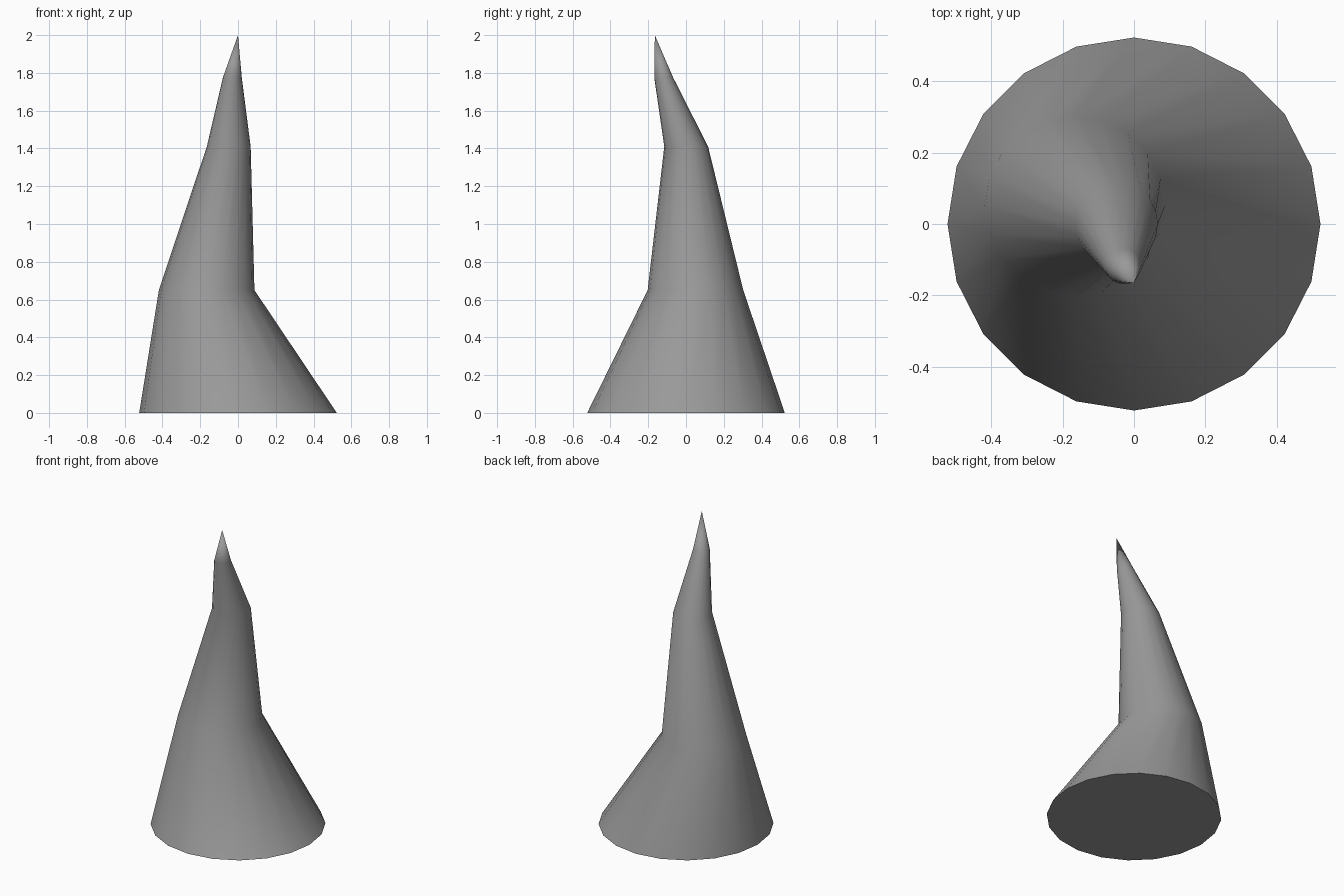
import bpy, bmesh, math

if "Cube" in bpy.data.objects:
    bpy.data.objects.remove(bpy.data.objects["Cube"])

SIDES = 20
# Stacked level rings: centre x, centre y, height, radius
RINGS = [(0, 0, 0, 0.523), (-0.166, 0.05, 0.65, 0.253),
         (-0.049, 0.001, 1.41, 0.116), (-0.03, -0.118, 1.775, 0.05)]
TIP = (0, -0.165, 2.0)

bm = bmesh.new()
loops = []
for cx, cy, z, r in RINGS:
    loops.append([bm.verts.new((cx + r * math.cos(2 * math.pi * i / SIDES),
                                cy + r * math.sin(2 * math.pi * i / SIDES), z))
                  for i in range(SIDES)])

# Smooth side bands between rings
for low, high in zip(loops, loops[1:]):
    for i in range(SIDES):
        j = (i + 1) % SIDES
        bm.faces.new((low[i], low[j], high[j], high[i]))

# Pointed tip
tip = bm.verts.new(TIP)
for i in range(SIDES):
    bm.faces.new((loops[-1][i], loops[-1][(i + 1) % SIDES], tip))
for f in bm.faces:
    f.smooth = True

# Flat base with a sharp rim
base = bm.faces.new(loops[0][::-1])
for e in base.edges:
    e.smooth = False

mesh = bpy.data.meshes.new("crooked_spike")
bm.to_mesh(mesh)
bm.free()

# Dark grey surface
grey = bpy.data.materials.new("dark_grey")
grey.diffuse_color = (0.32, 0.32, 0.32, 1)
grey.use_nodes = True
grey.node_tree.nodes["Principled BSDF"].inputs["Base Color"].default_value = grey.diffuse_color
mesh.materials.append(grey)
bpy.context.collection.objects.link(bpy.data.objects.new("crooked_spike", mesh))
